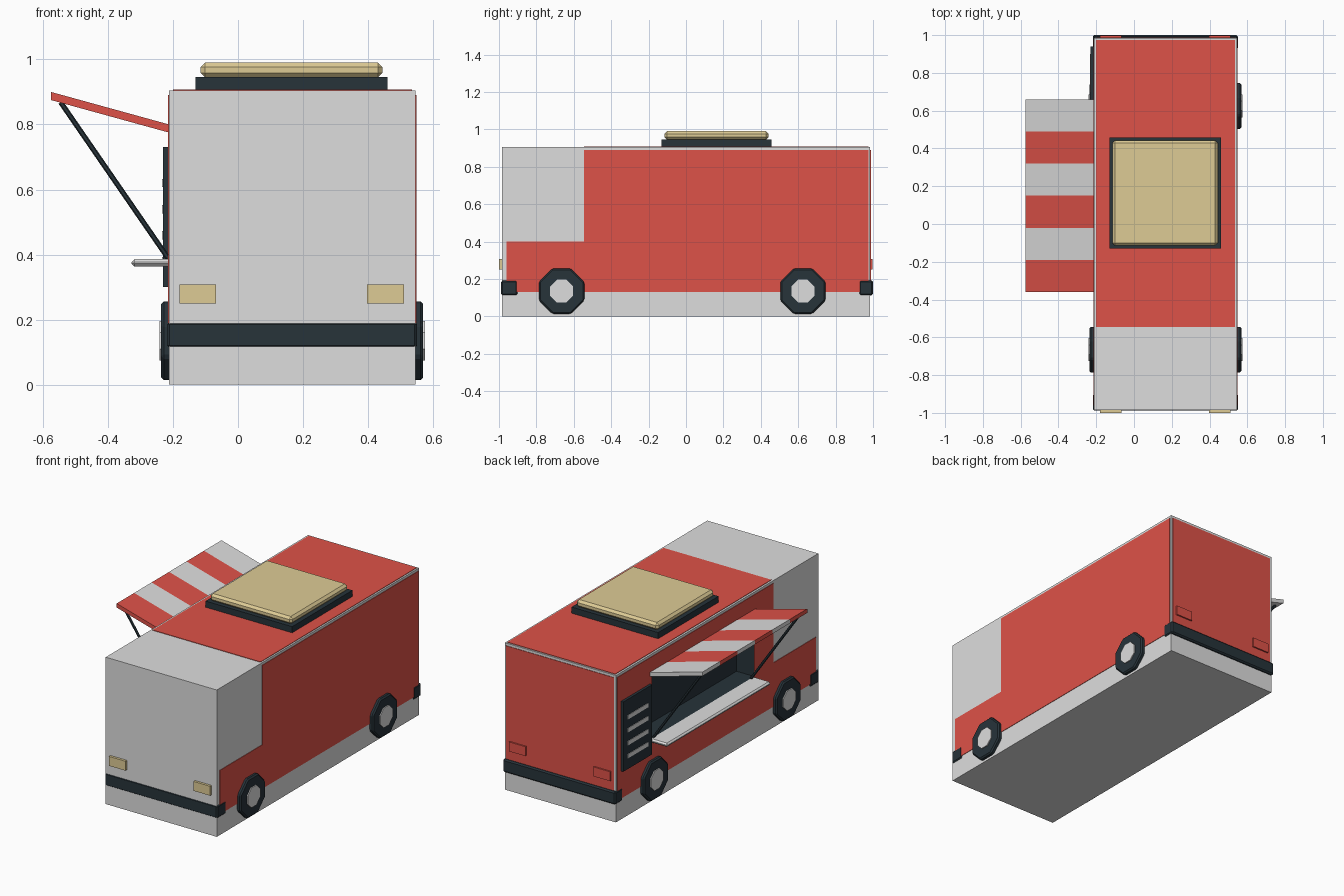
import bpy, bmesh, math
from mathutils import Vector

if "Cube" in bpy.data.objects:
    bpy.data.objects.remove(bpy.data.objects["Cube"], do_unlink=True)


def material(name, rgb):
    m = bpy.data.materials.new(name)
    m.use_nodes = True
    m.diffuse_color = (*rgb, 1)
    m.node_tree.nodes["Principled BSDF"].inputs["Base Color"].default_value = (*rgb, 1)
    return m


WHITE = material("white paint", (0.73, 0.73, 0.73))
RED = material("red paint", (0.73, 0.084, 0.065))
TAN = material("cream", (0.73, 0.6, 0.3))
DARK = material("dark slate", (0.02, 0.033, 0.042))


def finish(name, bm, mat, bevel=0):
    bmesh.ops.recalc_face_normals(bm, faces=bm.faces)
    mesh = bpy.data.meshes.new(name)
    bm.to_mesh(mesh)
    bm.free()
    ob = bpy.data.objects.new(name, mesh)
    bpy.context.collection.objects.link(ob)
    mesh.materials.append(mat)
    if bevel:
        mod = ob.modifiers.new("bevel", "BEVEL")
        mod.width = bevel
        mod.segments = 1
    return ob


def box(name, x, y, z, mat, bevel=0):
    bm = bmesh.new()
    bmesh.ops.create_cube(bm, size=1)
    for v in bm.verts:
        v.co = [(a + b) / 2 + c * (b - a) for c, (a, b) in zip(v.co, (x, y, z))]
    return finish(name, bm, mat, bevel)


def prism(name, outline, axis, start, end, mat, bevel=0):
    """Extrude a closed outline along x (outline in y, z) or y (outline in x, z)."""
    bm = bmesh.new()
    at = (lambda p: (start, *p)) if axis == 0 else (lambda p: (p[0], start, p[1]))
    face = bm.faces.new([bm.verts.new(at(p)) for p in outline])
    new = bmesh.ops.extrude_face_region(bm, geom=[face])["geom"]
    shift = Vector((0, 0, 0))
    shift[axis] = end - start
    bmesh.ops.translate(bm, vec=shift, verts=[g for g in new if isinstance(g, bmesh.types.BMVert)])
    return finish(name, bm, mat, bevel)


def rod(name, a, b, radius, mat):
    a, b = Vector(a), Vector(b)
    bm = bmesh.new()
    bmesh.ops.create_cone(bm, cap_ends=True, segments=6, radius1=radius, radius2=radius,
                          depth=(b - a).length)
    bm.transform((b - a).to_track_quat("Z", "Y").to_matrix().to_4x4())
    bmesh.ops.translate(bm, vec=(a + b) / 2, verts=bm.verts)
    return finish(name, bm, mat)


def cut(ob, cutter):
    mod = ob.modifiers.new("opening", "BOOLEAN")
    mod.object = cutter
    mod.operation = "DIFFERENCE"
    mod.solver = "EXACT"


RIGHT, LEFT, END, ROOF = -0.212, 0.545, 0.985, 0.905
SKIN = 0.003

# Body shell with red skin panels
body = box("body", (RIGHT, LEFT), (-END, END), (0, ROOF), WHITE)
side = [(-0.96, 0.13), (0.975, 0.13), (0.975, 0.89), (-0.545, 0.89), (-0.545, 0.4), (-0.96, 0.4)]
prism("left_side_panel", side, 0, LEFT - 0.002, LEFT + SKIN, RED)
right_panel = prism("right_side_panel", side, 0, RIGHT - SKIN, RIGHT + 0.002, RED)
box("roof_panel", (-0.2, 0.535), (-0.545, 0.975), (ROOF - 0.002, ROOF + SKIN), RED)
box("rear_panel", (-0.2, 0.535), (END - 0.002, END + SKIN), (0.13, 0.89), RED)

# Serving window opening and its dark interior
opening_y, opening_z, depth = (-0.36, 0.64), (0.385, 0.775), 0.12
cutter = box("opening_cutter", (RIGHT - 0.1, RIGHT + depth), opening_y, opening_z, DARK)
cutter.hide_render = True
cutter.hide_viewport = True
cut(body, cutter)
cut(right_panel, cutter)
interior = box("window_interior", (RIGHT - 0.002, RIGHT + depth - 0.002),
               (opening_y[0] + 0.002, opening_y[1] - 0.002),
               (opening_z[0] + 0.002, opening_z[1] - 0.002), DARK)
bm = bmesh.new()
bm.from_mesh(interior.data)
bmesh.ops.delete(bm, geom=[f for f in bm.faces if f.normal.x < -0.5], context="FACES")
bmesh.ops.reverse_faces(bm, faces=bm.faces)
bm.to_mesh(interior.data)
bm.free()

# Striped awning, its struts and the counter
count, awning_start, stripe = 6, -0.36, 0.17
slope = [(RIGHT, 0.775), (RIGHT, 0.8), (-0.575, 0.9), (-0.575, 0.875)]
for i in range(count):
    y = awning_start + i * stripe
    prism(f"awning_stripe_{i + 1}", slope, 1, y, y + stripe, WHITE if i % 2 else RED)
for where, y in (("front", -0.33), ("rear", 0.62)):
    rod(f"awning_strut_{where}", (-0.545, y, 0.868), (RIGHT, y, 0.385), 0.008, DARK)
box("counter", (-0.327, RIGHT + 0.01), (-0.36, 0.65), (0.363, 0.386), WHITE, 0.009)

# Menu board with its lines
box("menu_board", (-0.231, RIGHT), (0.66, 0.94), (0.3, 0.73), DARK)
for i in range(4):
    z = 0.62 - i * 0.08
    box(f"menu_line_{i + 1}", (-0.234, -0.228), (0.7, 0.9), (z - 0.013, z + 0.013), WHITE)

# Roof hatch
box("hatch_frame", (-0.13, 0.46), (-0.13, 0.457), (ROOF, 0.946), DARK)
box("hatch_lid", (-0.115, 0.444), (-0.115, 0.442), (0.944, 0.99), TAN, 0.014)

# Bumpers and lights
box("front_bumper", (-0.218, 0.551), (-0.988, -0.9), (0.113, 0.193), DARK, 0.008)
box("rear_bumper", (-0.218, 0.551), (0.925, 1.0), (0.113, 0.193), DARK, 0.008)
for which, x in (("right", (-0.18, -0.067)), ("left", (0.397, 0.51))):
    box(f"headlight_{which}", x, (-1.0, -0.97), (0.25, 0.308), TAN)
    box(f"tail_light_{which}", x, (0.97, 0.997), (0.25, 0.308), RED)


# Octagonal wheels and hubs
def octagon(y, z, half):
    r = half / math.cos(math.pi / 8)
    return [(y + r * math.cos((k + 0.5) * math.pi / 4), z + r * math.sin((k + 0.5) * math.pi / 4))
            for k in range(8)]


for where, y in (("front", -0.665), ("rear", 0.625)):
    for which, x, out in (("right", RIGHT, -1), ("left", LEFT, 1)):
        prism(f"{where}_{which}_tyre", octagon(y, 0.135, 0.121), 0,
              x - out * 0.03, x + out * 0.024, DARK, 0.008)
        prism(f"{where}_{which}_hub", octagon(y, 0.135, 0.061), 0,
              x, x + out * 0.03, WHITE)
